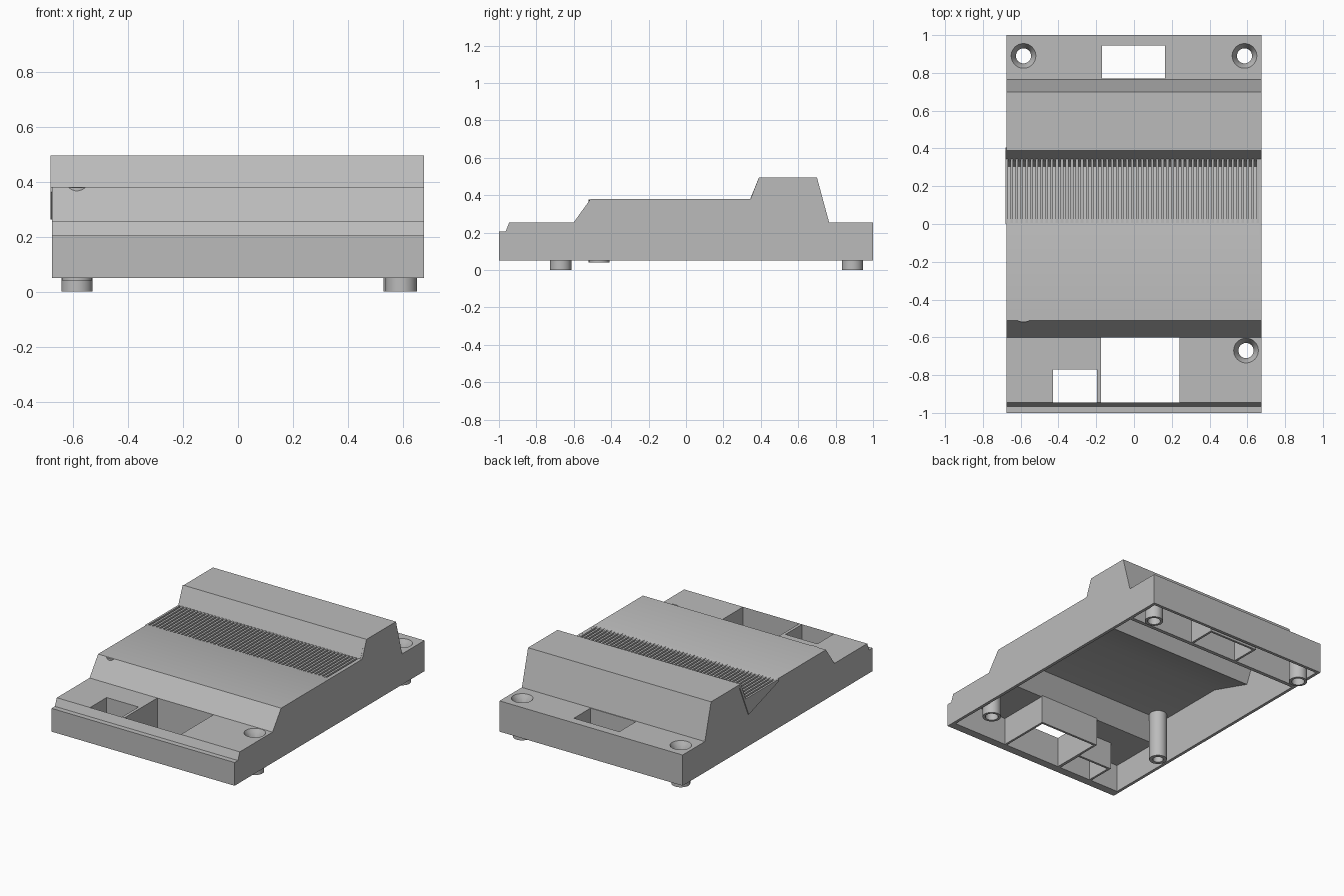
import bpy
import bmesh
from mathutils import Matrix, Vector

if "Cube" in bpy.data.objects:
    bpy.data.objects.remove(bpy.data.objects["Cube"], do_unlink=True)

grey = bpy.data.materials.new("plain_grey")
grey.use_nodes = True
colour = (0.5, 0.5, 0.5, 1)
grey.diffuse_color = colour
grey.node_tree.nodes["Principled BSDF"].inputs["Base Color"].default_value = colour


def finish(name, bm):
    bmesh.ops.recalc_face_normals(bm, faces=bm.faces)
    mesh = bpy.data.meshes.new(name)
    bm.to_mesh(mesh)
    bm.free()
    mesh.materials.append(grey)
    obj = bpy.data.objects.new(name, mesh)
    bpy.context.collection.objects.link(obj)
    return obj


def add_prism(bm, profile, x0, x1):
    """Extrude a (y, z) profile along x."""
    face = bm.faces.new([bm.verts.new((x0, y, z)) for y, z in profile])
    ext = bmesh.ops.extrude_face_region(bm, geom=[face])["geom"]
    verts = [v for v in ext if isinstance(v, bmesh.types.BMVert)]
    bmesh.ops.translate(bm, verts=verts, vec=Vector((x1 - x0, 0, 0)))


def prism(name, profile, x0, x1):
    bm = bmesh.new()
    add_prism(bm, profile, x0, x1)
    return finish(name, bm)


def box(name, x0, x1, y0, y1, z0, z1):
    return prism(name, [(y0, z0), (y1, z0), (y1, z1), (y0, z1)], x0, x1)


def cone(name, x, y, z0, z1, r0, r1):
    bm = bmesh.new()
    bmesh.ops.create_cone(bm, cap_ends=True, segments=40, radius1=r0, radius2=r1,
                          depth=z1 - z0, matrix=Matrix.Translation((x, y, (z0 + z1) / 2)))
    return finish(name, bm)


def cut(target, *cutters):
    for cutter in cutters:
        cutter.hide_render = True
        mod = target.modifiers.new("cut", 'BOOLEAN')
        mod.operation = 'DIFFERENCE'
        mod.solver = 'EXACT'
        mod.object = cutter
        bpy.context.view_layer.objects.active = target
        bpy.ops.object.modifier_apply(modifier=mod.name)


def discard(*objs):
    for obj in objs:
        bpy.data.objects.remove(obj, do_unlink=True)


W, WALL, BASE = 0.675, 0.02, 0.05

# Housing shell: stepped outer profile, hollow from below, open slot on one side
housing = prism("housing", [
    (-1, BASE), (-1, 0.205), (-0.965, 0.205), (-0.945, 0.255), (-0.6, 0.255),
    (-0.51, 0.38), (0.345, 0.38), (0.39, 0.495), (0.7, 0.495), (0.765, 0.255),
    (1, 0.255), (1, BASE)], -W, W)
main_hollow = prism("main_hollow", [
    (-0.945, -0.1), (-0.945, 0.235), (-0.59, 0.235), (-0.5, 0.36), (0, 0.36),
    (0.312, 0.262), (0.405, 0.475), (0.685, 0.475), (0.745, 0.255),
    (0.745, -0.1)], -W + WALL, W - WALL)
rear_hollow = box("rear_hollow", -W + WALL, W - WALL, 0.77, 0.98, -0.1, 0.235)
slot = prism("slot", [(0, 0.38), (0.305, 0.285), (0.39, 0.495), (0.39, 0.6), (0, 0.6)],
             -0.8, W - 0.012)
# The slot stops short of one side, so that wall keeps its full height
cut(housing, main_hollow, rear_hollow, slot)
discard(main_hollow, rear_hollow, slot)

# Window openings, each lined by a skirt reaching the base
windows = {
    "small_front_window": (-0.43, -0.195, -0.945, -0.77),
    "large_front_window": (-0.175, 0.24, -0.945, -0.6),
    "rear_window": (-0.17, 0.165, 0.77, 0.945),
}
T = 0.015
openings = []
skirts = []
for name, (x0, x1, y0, y1) in windows.items():
    opening = box(name + "_opening", x0, x1, y0, y1, -0.1, 0.3)
    front = y0 if y0 < 0 else y0 - T
    skirts.append(box(name + "_skirt", x0 - T, x1 + T, front, y1 + T, BASE, 0.245))
    openings.append(opening)
    cut(housing, opening)
for skirt in skirts:
    cut(skirt, *openings)
discard(*openings)

# Screw posts with countersunk through holes
for i, (x, y) in enumerate([(-0.585, 0.89), (0.585, 0.89), (0.593, -0.67)]):
    post = cone(f"screw_post_{i + 1}", x, y, 0, 0.245, 0.057, 0.057)
    hole = cone("hole", x, y, -0.1, 0.4, 0.04, 0.04)
    sink = cone("sink", x, y, 0.205, 0.26, 0.0395, 0.068)
    cut(housing, hole, sink)
    cut(post, hole, sink)
    discard(hole, sink)

# Tall blind post under the raised deck
tall_post = cone("tall_post", -0.585, -0.465, 0.04, 0.378, 0.055, 0.055)
blind = cone("blind", -0.585, -0.465, -0.1, 0.3, 0.032, 0.032)
cut(tall_post, blind)
discard(blind)

# Folded trough lining the slot, standing slightly proud of the open side
prism("trough", [(0, 0.38), (0.305, 0.285), (0.39, 0.495), (0.404, 0.475),
                 (0.311, 0.263), (0, 0.362)], -W - 0.006, W - 0.012)

# Comb of thin fins, level with the deck
bm = bmesh.new()
count, pitch = 51, 0.0266
for i in range(count):
    x = -W - 0.006 + i * pitch
    add_prism(bm, [(0.004, 0.3795), (0.305, 0.282), (0.346, 0.3795)], x, x + 0.014)
finish("fin_comb", bm)

# Smooth the round posts and holes, keep every hard edge
for obj in bpy.context.scene.objects:
    obj.select_set(obj.type == 'MESH' and ("post" in obj.name or obj.name == "housing"))
bpy.ops.object.shade_smooth_by_angle(angle=0.5)
